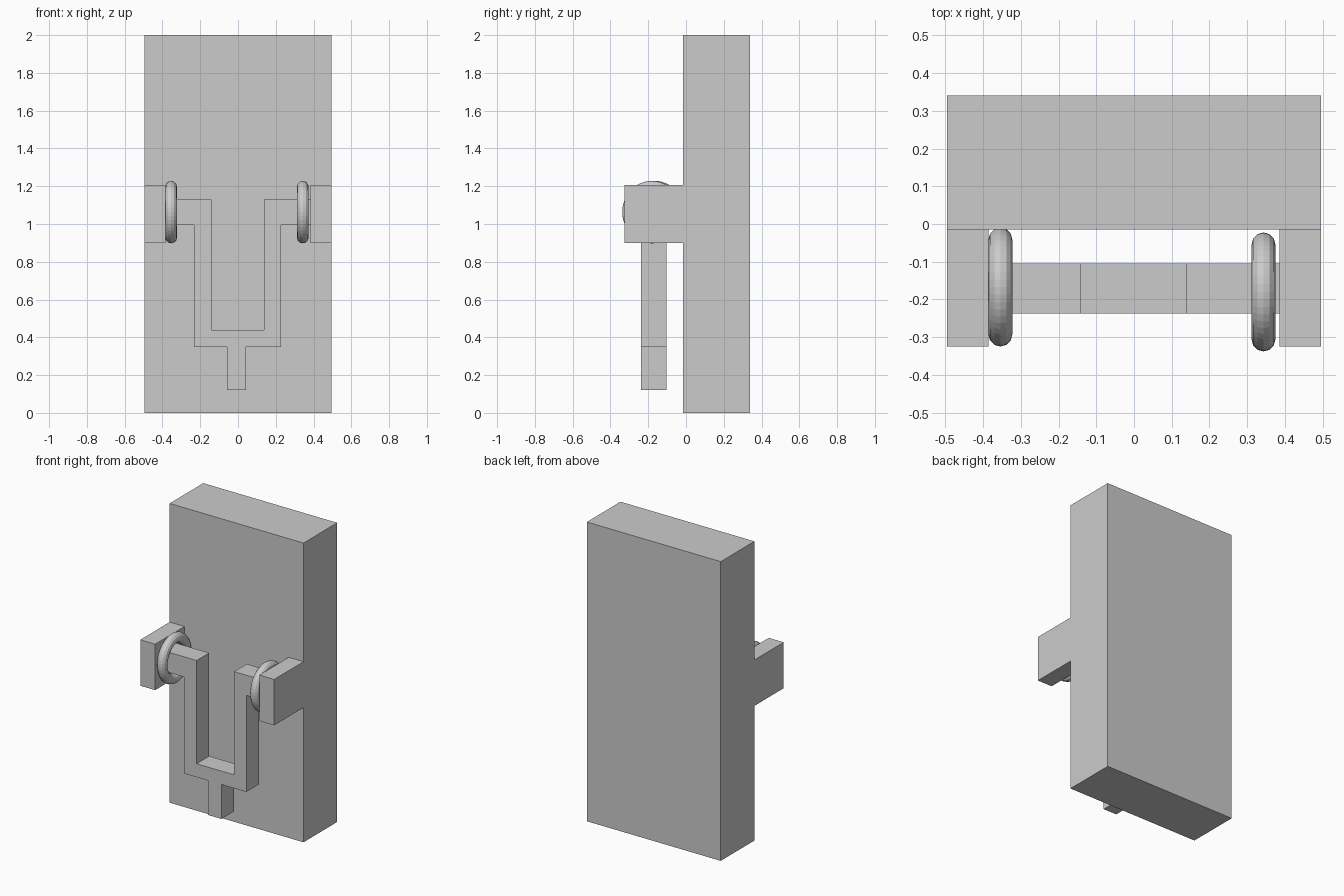
import bpy, bmesh, math

if "Cube" in bpy.data.objects:
    bpy.data.objects.remove(bpy.data.objects["Cube"])


def box(name, lo, hi):
    bpy.ops.mesh.primitive_cube_add(size=1, location=[(a + b) / 2 for a, b in zip(lo, hi)])
    ob = bpy.context.object
    ob.name = name
    ob.scale = [b - a for a, b in zip(lo, hi)]
    bpy.ops.object.transform_apply(location=False, rotation=False, scale=True)
    return ob


def extrude_profile(name, points, y0, y1):
    bm = bmesh.new()
    face = bm.faces.new([bm.verts.new((x, y0, z)) for x, z in points])
    ext = bmesh.ops.extrude_face_region(bm, geom=[face], use_keep_orig=True)
    verts = [g for g in ext["geom"] if isinstance(g, bmesh.types.BMVert)]
    bmesh.ops.translate(bm, verts=verts, vec=(0, y1 - y0, 0))
    bmesh.ops.recalc_face_normals(bm, faces=bm.faces)
    mesh = bpy.data.meshes.new(name)
    bm.to_mesh(mesh)
    bm.free()
    ob = bpy.data.objects.new(name, mesh)
    bpy.context.collection.objects.link(ob)
    return ob


# Back plate
box("back_plate", (-0.495, -0.015, 0), (0.495, 0.34, 2))

# Side brackets holding the handle
box("bracket_left", (-0.495, -0.325, 0.9), (-0.385, -0.015, 1.207))
box("bracket_right", (0.385, -0.325, 0.9), (0.495, -0.015, 1.207))

# Forked lever with arms reaching the brackets and a stem below
lever = [(-0.385, 1.13), (-0.14, 1.13), (-0.14, 0.44), (0.138, 0.44),
         (0.138, 1.13), (0.385, 1.13), (0.385, 0.995), (0.228, 0.995),
         (0.228, 0.35), (0.043, 0.35), (0.043, 0.12), (-0.057, 0.12),
         (-0.057, 0.35), (-0.232, 0.35), (-0.232, 0.995), (-0.385, 0.995)]
extrude_profile("forked_lever", lever, -0.237, -0.104)

# Rings around the arms
for side, x, y in (("left", -0.354, -0.167), ("right", 0.343, -0.18)):
    bpy.ops.mesh.primitive_torus_add(
        major_radius=0.126, minor_radius=0.0315, major_segments=48, minor_segments=12,
        location=(x, y, 1.063), rotation=(0, math.pi / 2, 0))
    ring = bpy.context.object
    ring.name = "ring_" + side
    ring.scale = (1.05, 1, 1)
